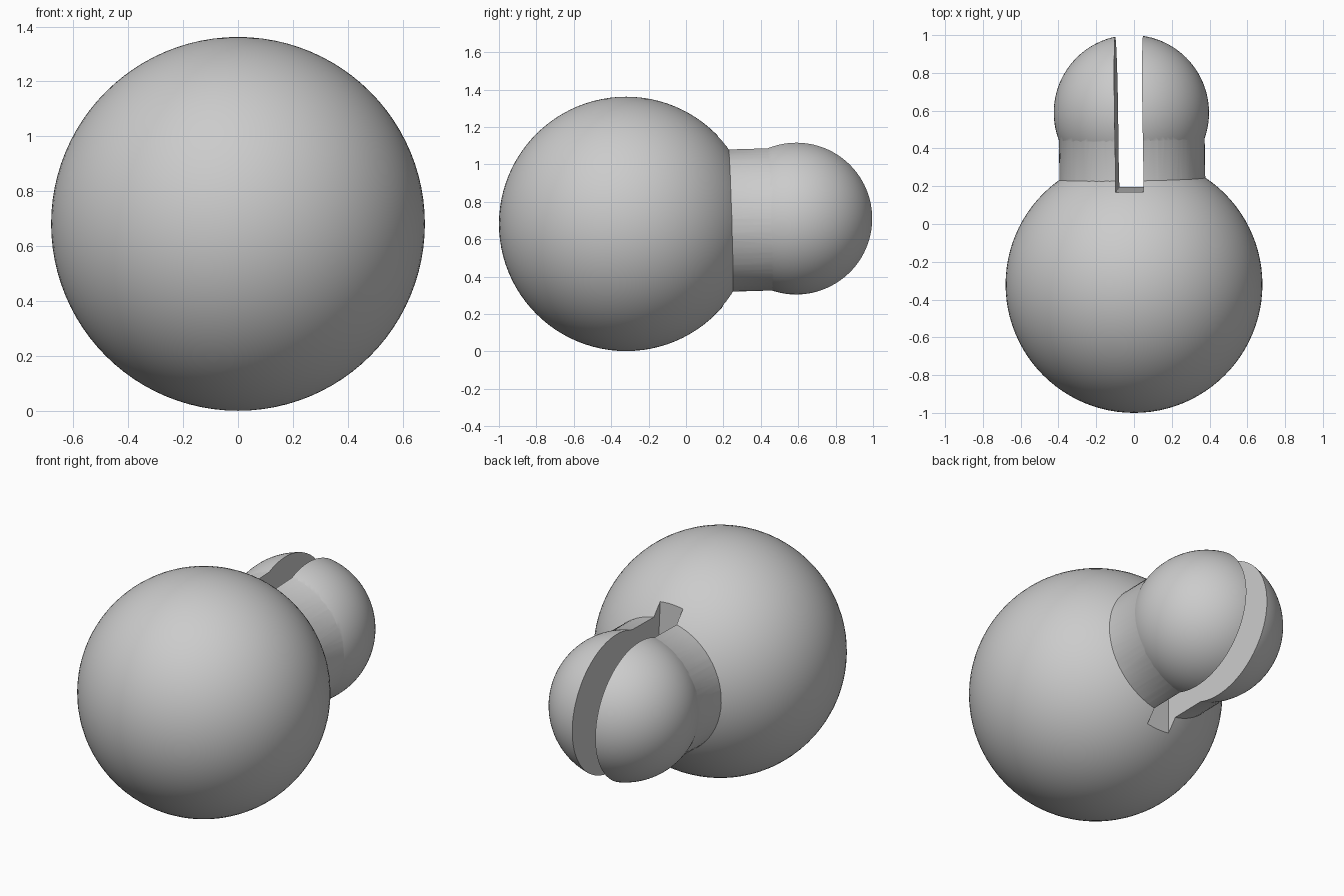
import bpy
import math
from mathutils import Euler, Vector

cube = bpy.data.objects.get("Cube")
if cube:
    bpy.data.objects.remove(cube, do_unlink=True)

CENTER = Vector((0, -0.32, 0.682))
TILT = Euler((0.03, -0.024, 0.0145))    # slight lean of the neck axis (local y)


def along(distance, side=0.0):
    """Point at a distance along the leaning neck axis."""
    return CENTER + TILT.to_matrix() @ Vector((side, distance, 0))


def finish(name):
    obj = bpy.context.object
    obj.name = name
    return obj


def ball(name, radius, location):
    bpy.ops.mesh.primitive_uv_sphere_add(segments=96, ring_count=48,
                                         radius=radius, location=location)
    return finish(name)


# One plain grey finish
grey = bpy.data.materials.new("plain grey")
grey.use_nodes = True
grey.diffuse_color = (0.6, 0.6, 0.6, 1)
grey.node_tree.nodes["Principled BSDF"].inputs["Base Color"].default_value = (0.6, 0.6, 0.6, 1)

# Large ball, round neck and small knob
body = ball("ball_with_slotted_knob", 0.68, CENTER)
knob = ball("knob", 0.411, along(0.91))
bpy.ops.mesh.primitive_cylinder_add(vertices=64, radius=0.386, depth=0.5, location=along(0.63))
neck = finish("neck")
neck.rotation_euler = (TILT.to_matrix() @ Euler((math.pi / 2, 0, 0)).to_matrix()).to_euler()

# Flat slot through the knob and neck, just into the large ball
bpy.ops.mesh.primitive_cube_add(size=1, location=along(1.053, -0.006))
slot = finish("slot_cutter")
slot.rotation_euler = TILT
slot.scale = (0.148, 1.1, 1.5)

for part in (body, knob, neck):
    part.data.materials.append(grey)

# Fuse the parts, then cut the slot
bpy.context.view_layer.update()
for part, operation in ((neck, 'UNION'), (knob, 'UNION'), (slot, 'DIFFERENCE')):
    part.hide_render = True
    mod = body.modifiers.new(part.name, 'BOOLEAN')
    mod.object = part
    mod.operation = operation
    mod.solver = 'EXACT'
    bpy.ops.object.select_all(action='DESELECT')
    body.select_set(True)
    bpy.context.view_layer.objects.active = body
    bpy.ops.object.modifier_apply(modifier=mod.name)
    bpy.data.objects.remove(part, do_unlink=True)

bpy.ops.object.shade_smooth_by_angle(angle=math.radians(30))
